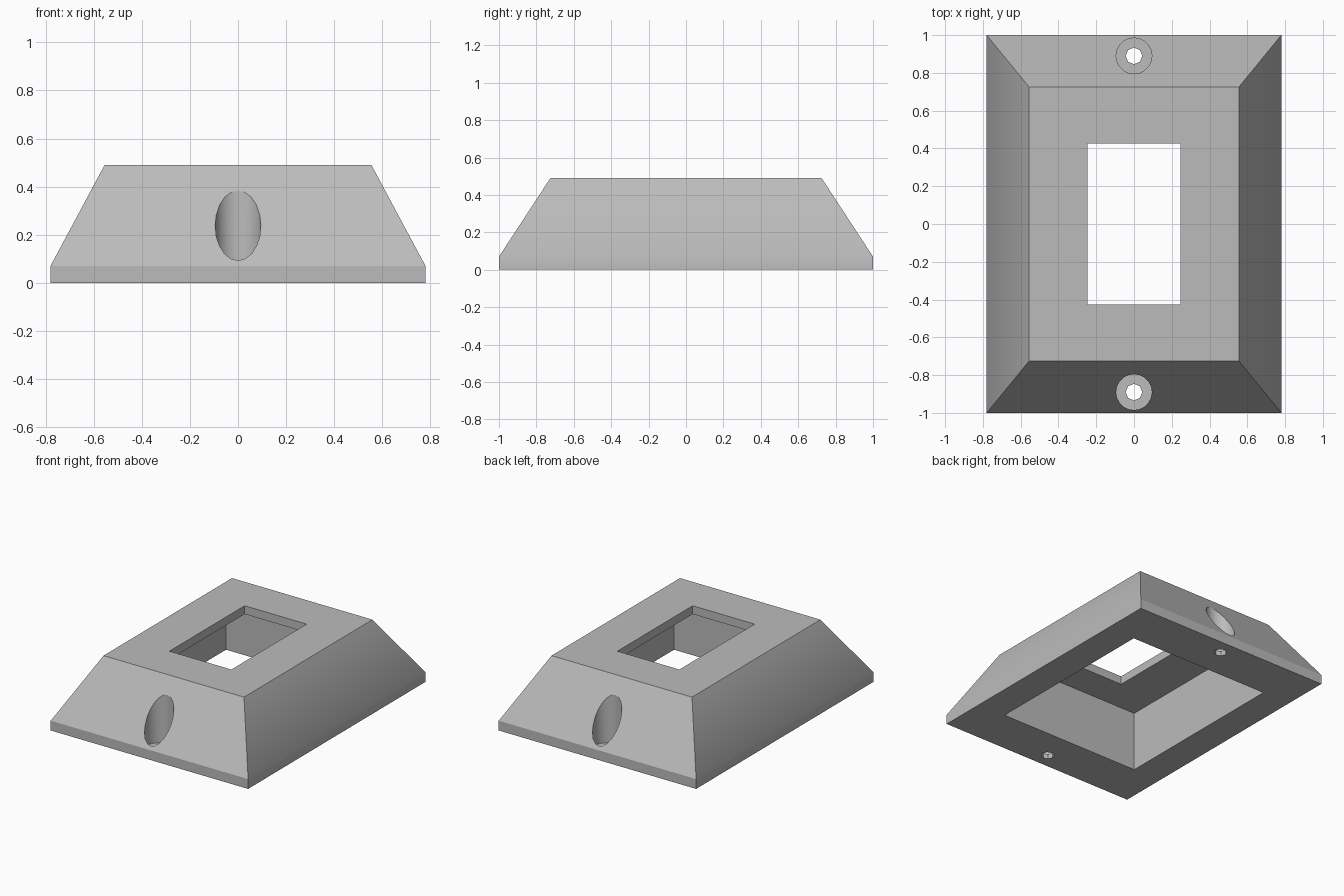
import bpy
import bmesh
from mathutils import Matrix

cube = bpy.data.objects.get("Cube")
if cube:
    bpy.data.objects.remove(cube, do_unlink=True)

grey = bpy.data.materials.new("plain_grey")
grey.use_nodes = True
grey.diffuse_color = (0.5, 0.5, 0.5, 1)
grey.node_tree.nodes["Principled BSDF"].inputs["Base Color"].default_value = grey.diffuse_color


def make_object(name, bm):
    bmesh.ops.recalc_face_normals(bm, faces=bm.faces)
    mesh = bpy.data.meshes.new(name)
    bm.to_mesh(mesh)
    bm.free()
    mesh.materials.append(grey)
    obj = bpy.data.objects.new(name, mesh)
    bpy.context.collection.objects.link(obj)
    return obj


def box(name, half_x, half_y, z0, z1):
    bm = bmesh.new()
    place = Matrix.Translation((0, 0, (z0 + z1) / 2)) @ Matrix.Diagonal(
        (2 * half_x, 2 * half_y, z1 - z0, 1))
    bmesh.ops.create_cube(bm, size=1, matrix=place)
    return make_object(name, bm)


def cylinder(name, radius, sides, y, z0, z1):
    bm = bmesh.new()
    bmesh.ops.create_cone(bm, cap_ends=True, segments=sides, radius1=radius,
                          radius2=radius, depth=z1 - z0,
                          matrix=Matrix.Translation((0, y, (z0 + z1) / 2)))
    return make_object(name, bm)


# Housing: short upright base band, then sloping sides up to a flat top
bm = bmesh.new()
rings = []
for hx, hy, z in ((0.78, 1.0, 0), (0.78, 1.0, 0.07), (0.555, 0.725, 0.49)):
    rings.append([bm.verts.new((sx * hx, sy * hy, z))
                  for sx, sy in ((-1, -1), (1, -1), (1, 1), (-1, 1))])
for low, high in zip(rings, rings[1:]):
    for i in range(4):
        j = (i + 1) % 4
        bm.faces.new((low[i], low[j], high[j], high[i]))
bm.faces.new(rings[0][::-1])
bm.faces.new(rings[-1])
housing = make_object("housing", bm)

# Hollow underside, top window, and a recessed screw hole at each end
cutters = [box("cavity_cutter", 0.56, 0.665, -0.1, 0.43),
           box("window_cutter", 0.245, 0.425, 0.3, 0.6)]
for side in (-1, 1):
    cutters.append(cylinder("recess_cutter", 0.095, 20, side * 0.89, 0.035, 0.7))
    cutters.append(cylinder("screw_hole_cutter", 0.044, 8, side * 0.89, -0.1, 0.2))

bpy.context.view_layer.objects.active = housing
for cutter in cutters:
    cutter.hide_render = True
    mod = housing.modifiers.new(cutter.name, 'BOOLEAN')
    mod.operation = 'DIFFERENCE'
    mod.solver = 'EXACT'
    mod.object = cutter
    bpy.ops.object.modifier_apply(modifier=mod.name)
    bpy.data.objects.remove(cutter, do_unlink=True)

# Soft shading across shallow angles only
bpy.ops.object.select_all(action='DESELECT')
housing.select_set(True)
bpy.ops.object.shade_smooth_by_angle()
